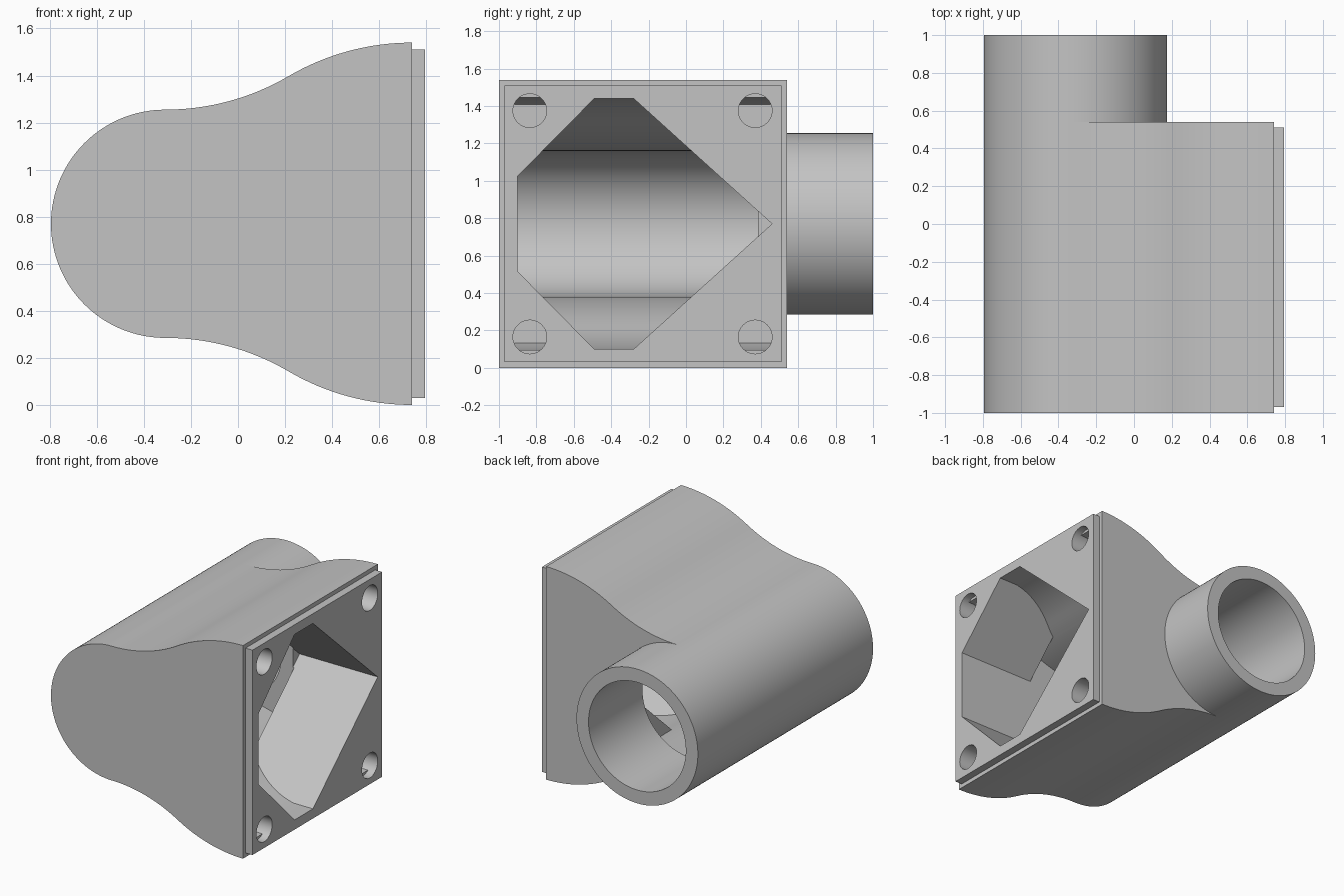
import bpy, bmesh, math
from math import pi, cos, sin

cube = bpy.data.objects.get("Cube")
if cube:
    bpy.data.objects.remove(cube, do_unlink=True)

grey = bpy.data.materials.new("light grey")
grey.use_nodes = True
colour = (0.55, 0.55, 0.55, 1)
grey.diffuse_color = colour
grey.node_tree.nodes["Principled BSDF"].inputs["Base Color"].default_value = colour

# Shared dimensions
MID_Z, TUBE_X, TUBE_R = 0.77, -0.31, 0.485
FACE_X, PLATE_X, BACK_Y, WALL = 0.74, 0.795, 0.54, 0.095
RUN, RISE = FACE_X - TUBE_X, MID_Z - TUBE_R
BEND_R = (RUN ** 2 + RISE ** 2) / (4 * RISE)
BEND = math.asin(RUN / 2 / BEND_R)


def arc(cx, cz, r, start, end, n):
    return [(cx + r * cos(start + (end - start) * i / n),
             cz + r * sin(start + (end - start) * i / n)) for i in range(n + 1)]


def bell_profile(inset=0.0, extend=0.0):
    """Round end flowing through an S-curve into a square mouth (x, z)."""
    top = [(FACE_X + extend, MID_Z * 2 - inset)] if extend else []
    top += arc(FACE_X, MID_Z * 2 - BEND_R, BEND_R - inset, pi / 2, pi / 2 + BEND, 16)
    top += arc(TUBE_X, MID_Z + TUBE_R + BEND_R, BEND_R + inset,
               BEND - pi / 2, -pi / 2, 16)[1:]
    top += arc(TUBE_X, MID_Z, TUBE_R - inset, pi / 2, pi, 32)[1:]
    return top + [(x, 2 * MID_Z - z) for x, z in reversed(top[:-1])]


def prism(name, points, axis, a, b):
    """Extrude a closed outline along x (points are y, z) or y (points are x, z)."""
    bm = bmesh.new()
    rings = []
    for d in (a, b):
        rings.append([bm.verts.new((d, u, v) if axis == "x" else (u, d, v))
                      for u, v in points])
    bm.faces.new(rings[0])
    bm.faces.new(rings[1])
    n = len(points)
    for i in range(n):
        j = (i + 1) % n
        bm.faces.new((rings[0][i], rings[0][j], rings[1][j], rings[1][i]))
    bmesh.ops.recalc_face_normals(bm, faces=bm.faces)
    mesh = bpy.data.meshes.new(name)
    bm.to_mesh(mesh)
    bm.free()
    mesh.materials.append(grey)
    obj = bpy.data.objects.new(name, mesh)
    bpy.context.collection.objects.link(obj)
    return obj


def rect(u0, u1, v0, v1):
    return [(u0, v0), (u1, v0), (u1, v1), (u0, v1)]


def circle(u, v, r, n):
    return arc(u, v, r, 0, 2 * pi, n)[:-1]


def combine(obj, tool, operation="DIFFERENCE"):
    """Apply a boolean and discard the tool."""
    tool.hide_render = True
    mod = obj.modifiers.new("cut", "BOOLEAN")
    mod.operation, mod.solver, mod.object = operation, "EXACT", tool
    bpy.context.view_layer.objects.active = obj
    bpy.ops.object.modifier_apply(modifier=mod.name)
    bpy.data.objects.remove(tool, do_unlink=True)


def inner_space(y0, y1):
    return prism("inner_space", bell_profile(WALL, 0.3), "y", y0, y1)


# Main housing, flange plate and outlet tube
housing = prism("housing", bell_profile(), "y", -1, BACK_Y)
flange = prism("flange_plate", rect(-0.97, 0.51, 0.03, 1.51), "x", FACE_X, PLATE_X)
tube = prism("outlet_tube", circle(TUBE_X, MID_Z, TUBE_R, 128), "y", BACK_Y, 1)

# Rounded chamber behind the mouth
chamber = inner_space(-0.9, 0.385)
combine(chamber, prism("limit", rect(-1, 0.18, -0.5, 2), "y", -1.2, 1.2), "INTERSECT")
combine(housing, chamber)

# Seven-sided mouth, clipped by the sloping inner roof and floor
mouth = [(-0.49, 1.44), (-0.9, 1.025), (-0.9, 0.515), (-0.49, 0.1),
         (-0.28, 0.1), (0.46, MID_Z), (-0.28, 1.44)]
channel = prism("channel", mouth, "x", 0.17, 0.9)
combine(channel, inner_space(-1.2, 1.2), "INTERSECT")
combine(housing, channel)
combine(flange, prism("opening", mouth, "x", 0.6, 0.9))

# Bore through the back wall and the tube
for part, y0, y1 in ((housing, 0.36, 0.7), (tube, 0.4, 1.1)):
    combine(part, prism("bore", circle(TUBE_X, MID_Z, TUBE_R - WALL - 0.001, 128),
                        "y", y0, y1))

# Four blind screw holes in the corners
for y in (-0.835, 0.37):
    for z in (MID_Z - 0.605, MID_Z + 0.605):
        outline = circle(y, z, 0.09, 40)
        pocket = prism("pocket", outline, "x", 0.48, 0.9)
        combine(pocket, inner_space(-1.2, 1.2), "INTERSECT")
        combine(housing, pocket)
        combine(flange, prism("screw_hole", outline, "x", 0.6, 0.9))

# Smooth curved walls, crisp edges
for part in (housing, flange, tube):
    bpy.ops.object.select_all(action="DESELECT")
    part.select_set(True)
    bpy.context.view_layer.objects.active = part
    bpy.ops.object.shade_smooth_by_angle(angle=math.radians(25))
